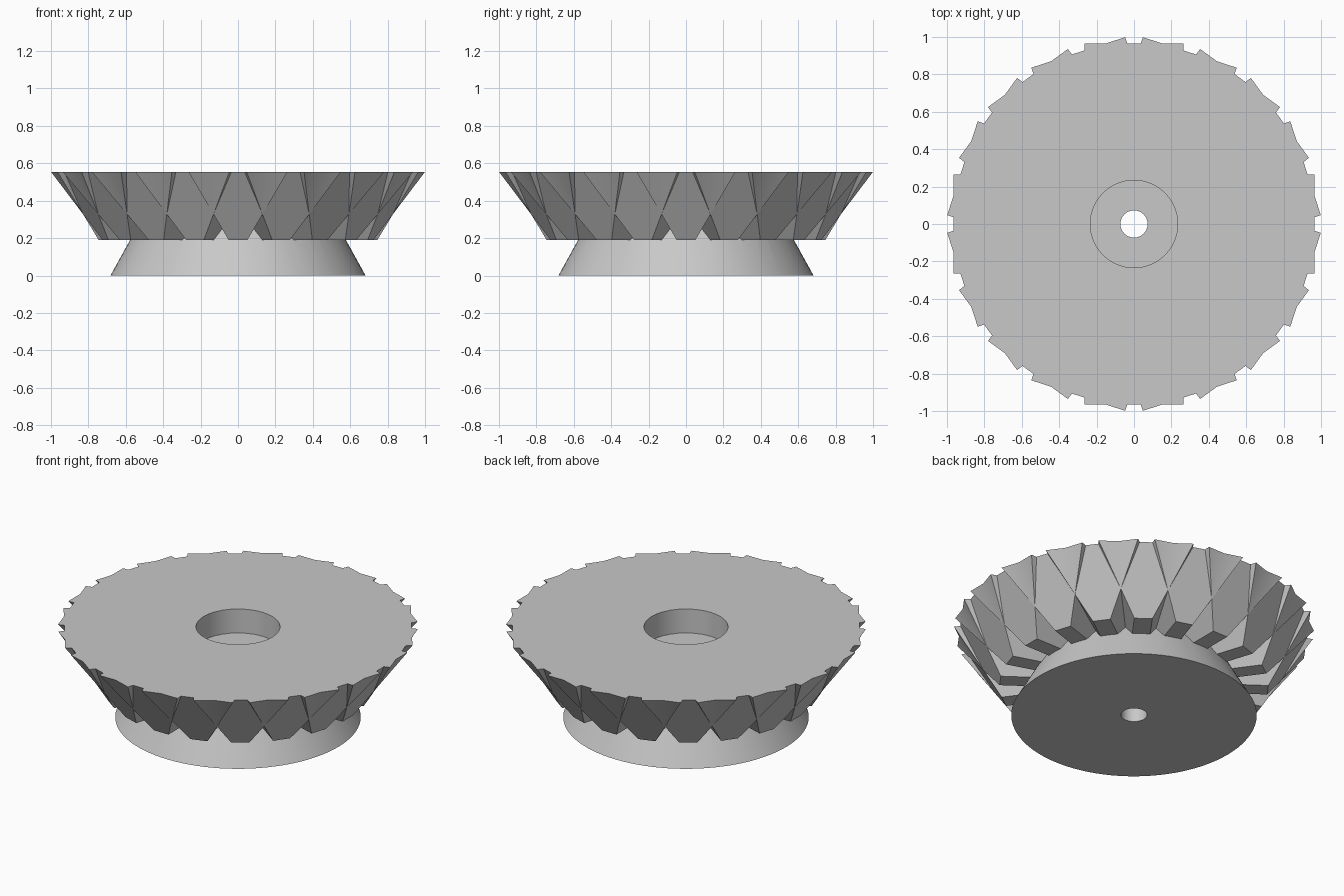
import bpy, bmesh, math
from mathutils import Matrix

cube = bpy.data.objects.get("Cube")
if cube:
    bpy.data.objects.remove(cube, do_unlink=True)

TEETH = 20
TOP, RIM = 0.553, 0.19          # top face and underside of the teeth

grey = bpy.data.materials.new("plain_grey")
grey.use_nodes = True
grey.diffuse_color = (0.58, 0.58, 0.58, 1)
grey.node_tree.nodes["Principled BSDF"].inputs["Base Color"].default_value = (0.58, 0.58, 0.58, 1)


def make_object(name, bm):
    bmesh.ops.recalc_face_normals(bm, faces=bm.faces)
    mesh = bpy.data.meshes.new(name)
    bm.to_mesh(mesh)
    bm.free()
    mesh.materials.append(grey)
    obj = bpy.data.objects.new(name, mesh)
    bpy.context.collection.objects.link(obj)
    return obj


def frustum(name, r_low, r_high, z_low, z_high, sides):
    bm = bmesh.new()
    bmesh.ops.create_cone(bm, cap_ends=True, segments=sides, radius1=r_low, radius2=r_high,
                          depth=z_high - z_low,
                          matrix=Matrix.Translation((0, 0, (z_low + z_high) / 2)))
    return make_object(name, bm)


def tooth(angle):
    # Parallel-sided wedge that widens and leans outward toward the top
    bm = bmesh.new()
    rings = []
    for z, half, tip in ((RIM, 0.05, 0.745), (TOP, 0.264, 0.9645)):
        rings.append([bm.verts.new((x, y, z)) for x, y in
                      ((-half, 0.38), (half, 0.38), (half, tip), (-half, tip))])
    low, high = rings
    bm.faces.new(low[::-1])
    bm.faces.new(high)
    for i in range(4):
        j = (i + 1) % 4
        bm.faces.new((low[i], low[j], high[j], high[i]))
    bmesh.ops.rotate(bm, verts=bm.verts, matrix=Matrix.Rotation(angle, 3, "Z"))
    return make_object("tooth", bm)


def combine(target, tool, operation):
    mod = target.modifiers.new("combine", "BOOLEAN")
    mod.operation = operation
    mod.solver = "MANIFOLD"
    mod.object = tool
    bpy.context.view_layer.update()
    result = target.evaluated_get(bpy.context.evaluated_depsgraph_get())
    mesh = bpy.data.meshes.new_from_object(result)
    target.modifiers.clear()
    target.data = mesh
    bpy.data.objects.remove(tool, do_unlink=True)


# Flared foot that runs up inside the teeth, and the core above it
gear = frustum("bevel_gear", 0.682, 0.53, 0, 0.275, 96)
combine(gear, frustum("core", 0.5, 0.5, 0.2, TOP, 96), "UNION")

# Ring of overlapping teeth
for i in range(TEETH):
    combine(gear, tooth(math.tau * i / TEETH), "UNION")

# Recess in the top and shaft hole through the middle
combine(gear, frustum("recess", 0.234, 0.234, TOP - 0.147, TOP + 0.1, 32), "DIFFERENCE")
combine(gear, frustum("shaft_hole", 0.073, 0.073, -0.1, TOP, 24), "DIFFERENCE")

# Merge the flat areas back into clean faces
bm = bmesh.new()
bm.from_mesh(gear.data)
bmesh.ops.remove_doubles(bm, verts=bm.verts, dist=0.0002)
bmesh.ops.dissolve_limit(bm, angle_limit=math.radians(0.5), verts=bm.verts, edges=bm.edges)
bm.to_mesh(gear.data)
bm.free()

bpy.ops.object.select_all(action="DESELECT")
gear.select_set(True)
bpy.context.view_layer.objects.active = gear
bpy.ops.object.shade_smooth_by_angle(angle=math.radians(16))
